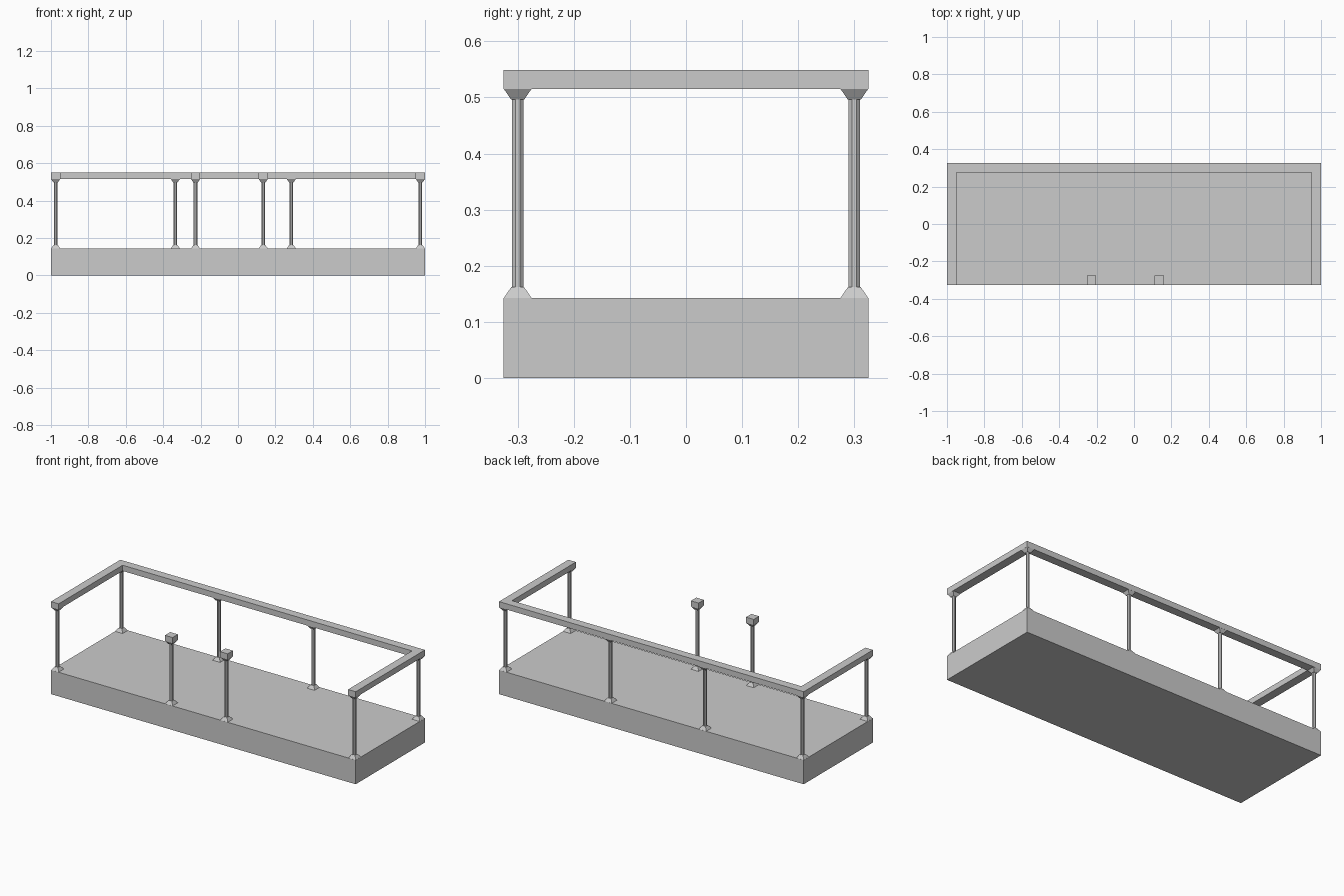
import bpy, bmesh, math

if "Cube" in bpy.data.objects:
    bpy.data.objects.remove(bpy.data.objects["Cube"])

X, Y = 1.0, 0.325            # half sizes of the deck
DECK, RAIL, TOP = 0.143, 0.515, 0.549
W = 0.05                     # rail width
FLARE = 0.019                # height of post foot and capital


def finish(name, bm):
    bmesh.ops.recalc_face_normals(bm, faces=bm.faces)
    me = bpy.data.meshes.new(name)
    bm.to_mesh(me)
    bm.free()
    ob = bpy.data.objects.new(name, me)
    bpy.context.collection.objects.link(ob)
    return ob


def prism(name, outline, z0, z1):
    bm = bmesh.new()
    face = bm.faces.new([bm.verts.new((x, y, z0)) for x, y in outline])
    ext = bmesh.ops.extrude_face_region(bm, geom=[face])
    for v in ext["geom"]:
        if isinstance(v, bmesh.types.BMVert):
            v.co.z = z1
    return finish(name, bm)


def box(name, x0, x1, y0, y1, z0, z1):
    return prism(name, [(x0, y0), (x1, y0), (x1, y1), (x0, y1)], z0, z1)


def cone(bm, x, y, z0, z1, a0, a1, sides):
    # flat-sided tapered piece, a0/a1 = half width across flats
    k = math.cos(math.pi / sides)
    r = bmesh.ops.create_cone(bm, cap_ends=True, segments=sides,
                              radius1=a0 / k, radius2=a1 / k, depth=z1 - z0)["verts"]
    # turn so that flats face the axes
    c, s = math.cos(math.pi / sides), math.sin(math.pi / sides)
    for v in r:
        px, py = v.co.x, v.co.y
        ang = round(math.atan2(py, px) / (math.pi / sides))
        if ang % 2 == 0:
            px, py = px * c - py * s, px * s + py * c
        v.co = (x + px, y + py, v.co.z + (z0 + z1) / 2)


def post(name, x, y):
    bm = bmesh.new()
    cone(bm, x, y, DECK, DECK + FLARE, 0.0245, 0.0115, 4)      # foot
    cone(bm, x, y, DECK + FLARE, RAIL - FLARE, 0.01, 0.01, 8)  # shaft
    cone(bm, x, y, RAIL - FLARE, RAIL, 0.0115, 0.0245, 4)      # capital
    return finish(name, bm)


# deck slab
box("deck", -X, X, -Y, Y, 0, DECK)

# U-shaped handrail, open at the front
prism("handrail", [(-X, -Y), (-X + W, -Y), (-X + W, Y - W), (X - W, Y - W),
                   (X - W, -Y), (X, -Y), (X, Y), (-X, Y)], RAIL, TOP)

# posts: corners, back run, and the two free-standing front ones
YP = Y - W / 2
for side, x in (("left", -0.975), ("right", 0.975)):
    post(f"front_corner_post_{side}", x, -YP)
    post(f"back_corner_post_{side}", x, YP)
for side, x in (("left", -0.335), ("right", 0.285)):
    post(f"back_post_{side}", x, YP)
for side, x in (("left", -0.227), ("right", 0.135)):
    post(f"entry_post_{side}", x, -YP)
    box(f"entry_post_cap_{side}", x - W / 2, x + W / 2, -Y, -Y + W, RAIL, TOP)
